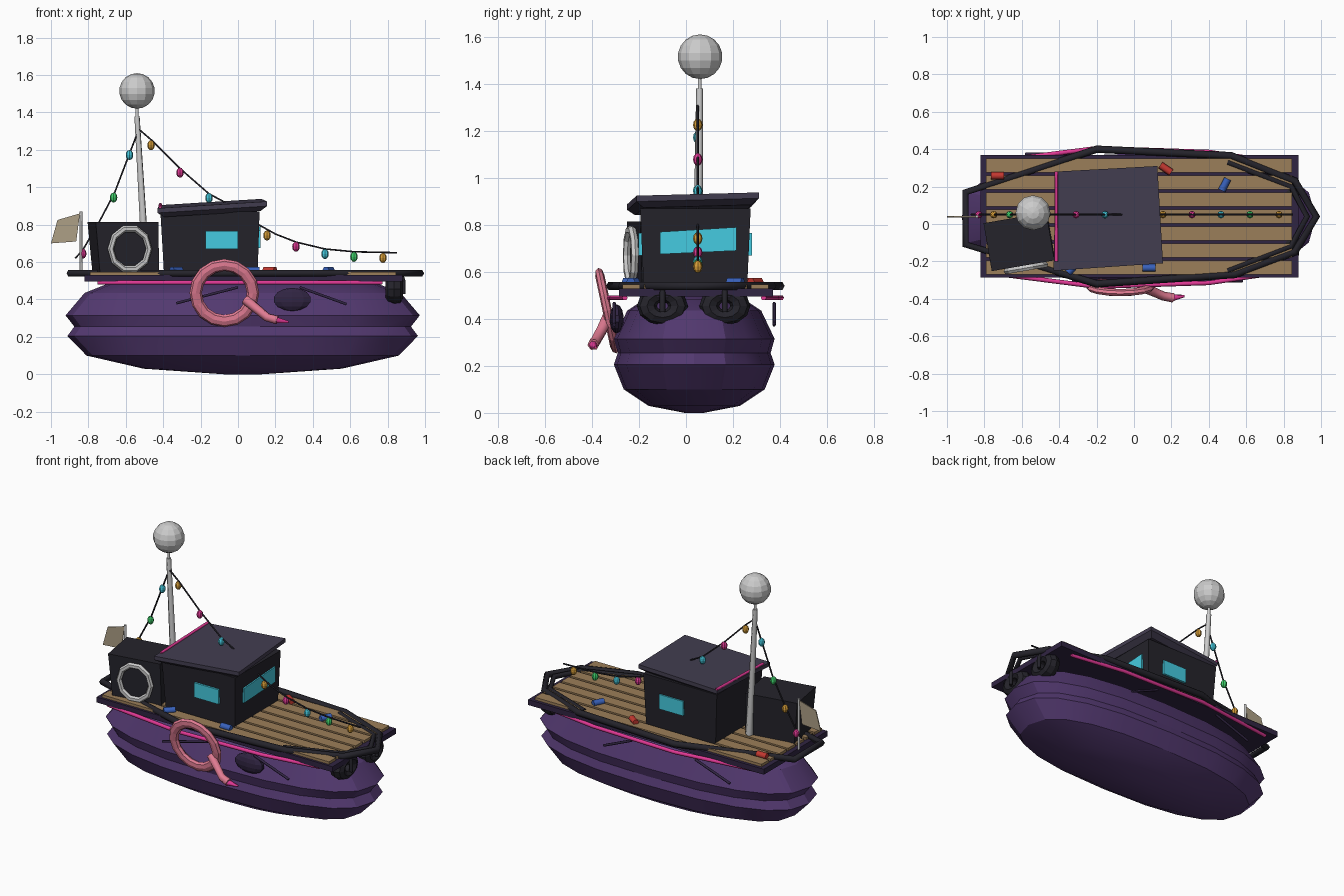
import bpy, bmesh, math
from mathutils import Vector, Matrix

if "Cube" in bpy.data.objects:
    bpy.data.objects.remove(bpy.data.objects["Cube"])

MATS = {}
COLORS = dict(hull=(.085, .04, .16), dark=(.018, .017, .024), trim=(.03, .018, .055), wood=(.33, .21, .10),
              roof=(.055, .047, .08), pink=(.75, .2, .29), magenta=(.75, .04, .3), cyan=(.06, .6, .75),
              green=(.05, .65, .15), orange=(.7, .35, .04), red=(.55, .04, .03), blue=(.04, .12, .5),
              cloth=(.42, .35, .24))


def paint(ob, key):
    if key:
        if key not in MATS:
            MATS[key] = bpy.data.materials.new(key)
            MATS[key].diffuse_color = (*COLORS[key], 1)
        ob.data.materials.append(MATS[key])
    return ob


def from_bm(name, bm, key):
    bmesh.ops.recalc_face_normals(bm, faces=bm.faces)
    me = bpy.data.meshes.new(name)
    bm.to_mesh(me)
    bm.free()
    ob = bpy.data.objects.new(name, me)
    bpy.context.collection.objects.link(ob)
    return paint(ob, key)


def loft(name, rings, key):
    """Skin equal-length closed rings and cap both ends."""
    bm = bmesh.new()
    rows = [[bm.verts.new(p) for p in r] for r in rings]
    n = len(rows[0])
    for a, b in zip(rows, rows[1:]):
        for i in range(n):
            bm.faces.new((a[i], a[(i + 1) % n], b[(i + 1) % n], b[i]))
    bm.faces.new(rows[0])
    bm.faces.new(rows[-1])
    return from_bm(name, bm, key)


def rect(cx, cy, hx, hy, z, rot=0):
    c, s = math.cos(rot), math.sin(rot)
    return [(cx + u * hx * c - v * hy * s, cy + u * hx * s + v * hy * c, z)
            for u, v in ((-1, -1), (1, -1), (1, 1), (-1, 1))]


def box(name, x0, x1, y0, y1, z0, z1, key, rot=0):
    a = ((x0 + x1) / 2, (y0 + y1) / 2, (x1 - x0) / 2, (y1 - y0) / 2)
    return loft(name, [rect(*a, z0, rot), rect(*a, z1, rot)], key)


def tube(name, pts, r, key, closed=False, radii=None, res=1):
    cu = bpy.data.curves.new(name, 'CURVE')
    cu.dimensions = '3D'
    cu.bevel_depth, cu.bevel_resolution, cu.use_fill_caps = r, res, True
    sp = cu.splines.new('POLY')
    sp.points.add(len(pts) - 1)
    for i, p in enumerate(pts):
        sp.points[i].co = (*p, 1)
        sp.points[i].radius = radii[i] if radii else 1
    sp.use_cyclic_u = closed
    ob = bpy.data.objects.new(name, cu)
    bpy.context.collection.objects.link(ob)
    bpy.ops.object.select_all(action='DESELECT')
    ob.select_set(True)
    bpy.context.view_layer.objects.active = ob
    bpy.ops.object.convert(target='MESH')
    return paint(bpy.context.object, key)


def ball(name, loc, scale, key, u=10, v=7):
    bm = bmesh.new()
    bmesh.ops.create_uvsphere(bm, u_segments=u, v_segments=v, radius=1,
                              matrix=Matrix.Translation(loc) @ Matrix.Diagonal((*scale, 1)))
    return from_bm(name, bm, key)


def torus(name, loc, rot, major, minor, key, segs=(16, 8), scale=(1, 1, 1)):
    bpy.ops.mesh.primitive_torus_add(location=loc, rotation=rot, major_radius=major, minor_radius=minor,
                                     major_segments=segs[0], minor_segments=segs[1])
    ob = bpy.context.object
    ob.name, ob.scale = name, scale
    return paint(ob, key)


# Hull: two stacked inflated lobes with a pinched seam
def hull_ring(z, sx, sy, n=20):
    out = []
    for i in range(n):
        a = 2 * math.pi * i / n
        c, s = math.cos(a), math.sin(a)
        out.append((.025 + sx * math.copysign(abs(c) ** .8, c), .035 + sy * math.copysign(abs(s) ** .8, s), z))
    return out


profile = [(0, .1, .04), (.03, .53, .195), (.1, .835, .3), (.205, .937, .342), (.255, .9, .325),
           (.315, .947, .342), (.435, .845, .285), (.485, .72, .21), (.505, .3, .1)]
hull = loft("hull", [hull_ring(*p) for p in profile], "hull")
bpy.ops.object.select_all(action='DESELECT')
hull.select_set(True)
bpy.context.view_layer.objects.active = hull
bpy.ops.object.shade_smooth_by_angle(angle=math.radians(25))

# Deck base and planks
box("deck_base", -.82, .88, -.285, .37, .495, .53, "trim")
for k in range(-3, 4):
    y = .04 + .091 * k
    box("deck_plank", -.79, .845, y - .037, y + .037, .525, .547, "wood")

# Rail loop around the deck, with a second loop inside the bow
rail = [(-.9, .17), (-.2, .4), (.52, .365), (.86, .23), (.975, .04), (.86, -.15), (.54, -.27), (-.2, -.32), (-.9, -.11)]
tube("rail", [(x, y, .54) for x, y in rail], .02, "dark", closed=True)
tube("bow_rail", [(.5, .33, .54), (.84, .2, .54), (.925, .04, .54), (.84, -.12, .54), (.5, -.25, .54)], .016, "dark")

# Side strips, hull streaks and side patch
for s in (-1, 1):
    tube("side_strip", [(x, .035 + s * d, .49) for x, d in ((-.75, .3), (-.2, .37), (.4, .35), (.77, .295))],
         .012, "magenta")
    y = .035 + s * .34
    tube("hull_streak", [(s * .33, y, .38), (0 if s < 0 else .13, y, .465)], .008, "trim")
    tube("hull_streak", [(-s * .33, y, .465), (-s * .58, y, .375)], .008, "trim")
ball("side_patch", (.29, -.295, .4), (.105, .03, .062), "trim")

# Bow fenders and their hangers
for y in (-.1, .165):
    torus("bow_fender", (.835, y, .455), (0, math.pi / 2, 0), .066, .043, "dark", (12, 8), (.75, 1, 1.1))
    tube("fender_hanger", [(.87, y, .54), (.885, y, .5), (.885, y, .43)], .012, "dark")

# Cabin, windows, roof
loft("cabin", [rect(-.145, .04, .25, .22, .53), rect(-.15, .04, .265, .235, .87)], "dark")
box("front_window", -.175, 0, -.203, -.18, .67, .765, "cyan")
box("back_window", -.175, 0, .26, .28, .67, .765, "cyan")
loft("side_window", [[(.09, -.11, .675), (.121, -.11, .675), (.121, .215, .69), (.09, .215, .69)],
                     [(.09, -.11, .77), (.121, -.11, .77), (.121, .215, .79), (.09, .215, .79)]], "cyan")
corners = [(-.43, -.25), (.155, -.21), (.125, .31), (-.42, .28)]


def roof_ring(drop, inset):
    c = Vector((-.14, .03))
    ring = []
    for p in corners:
        q = c + (Vector(p) - c) * inset
        ring.append((q.x, q.y, .93 + .06 * (q.x - .15) + .03 * q.y - drop))
    return ring


loft("roof", [roof_ring(.05, .88), roof_ring(.025, 1), roof_ring(0, 1)], "roof")
tube("roof_strip", [(-.415, -.2, .893), (-.415, .28, .907)], .009, "magenta")

# Motor housing with hanging ring
loft("motor_housing", [rect(-.6, -.095, .16, .12, .54, .17), rect(-.615, -.095, .17, .13, .815, .17)], "dark")
torus("housing_ring", (-.578, -.235, .67), (math.pi / 2, 0, .17), .104, .017, None, (10, 6), (1, 1.08, 1))

# Mast and globe
tube("mast", [(-.49, .05, .53), (-.54, .058, 1.38)], .02, None, radii=[1.1, .75])
tube("mast_tip", [(-.54, .058, 1.36), (-.54, .058, 1.44)], .009, None)
ball("mast_globe", (-.54, .06, 1.515), (.095, .095, .095), None, 12, 9)

# Stern flag
tube("flag_pole", [(-.84, .04, .54), (-.84, .04, .87)], .008, None)
flag = [(-1, .70), (-.865, .71), (-.845, .86), (-.965, .825)]
loft("flag", [[(x, y, z) for x, z in flag] for y in (.036, .042)], "cloth")

# Light strings with hanging bulbs
back_wire = [(-.53, 1.31), (-.58, 1.18), (-.66, .97), (-.75, .8), (-.83, .665), (-.87, .62)]
front_wire = [(-.53, 1.31), (-.46, 1.25), (-.31, 1.1), (-.155, .965), (-.08, .925), (.11, .8), (.2, .75), (.31, .707),
              (.465, .67), (.62, .655), (.85, .65)]
for name, wire in (("back_wire", back_wire), ("front_wire", front_wire)):
    tube(name, [(x, .05, z) for x, z in wire], .005, "dark")
bulbs = [(-.58, 1.172, "cyan"), (-.665, .945, "green"), (-.75, .785, "orange"), (-.83, .645, "magenta"),
         (-.465, 1.225, "orange"), (-.31, 1.078, "magenta"), (-.155, .943, "cyan"), (.155, .742, "orange"),
         (.31, .682, "magenta"), (.465, .643, "cyan"), (.62, .628, "green"), (.775, .622, "orange")]
for x, z, key in bulbs:
    ball("bulb", (x, .05, z), (.02, .02, .027), key, 8, 6)

# Inflatable bird ring on the front side
torus("float_ring", (-.073, -.335, .435), (math.radians(102), 0, 0), .153, .033, "pink", (16, 8), (1, 1, .6))
tube("float_neck", [(.04, -.335, .4), (.1, -.36, .35), (.155, -.385, .305), (.21, -.395, .29)], .028, "pink",
     radii=[1, .9, .85, .9])
tube("float_beak", [(.2, -.395, .29), (.27, -.385, .28)], .02, "magenta", radii=[1, .3])

# Cans scattered on the deck
for x, y, key, rot in ((-.73, .258, "red", 0), (.17, .295, "red", -.6), (.485, .21, "blue", 1.1),
                       (.08, -.235, "blue", 0), (-.33, -.235, "blue", .8)):
    d = Vector((math.cos(rot), math.sin(rot), 0)) * .035
    c = Vector((x, y, .556))
    tube("can", [c - d, c + d], .02, key)

for m in bpy.data.materials:
    if m.users and not m.is_grease_pencil:
        m.use_nodes = True
        m.node_tree.nodes["Principled BSDF"].inputs["Base Color"].default_value = m.diffuse_color
